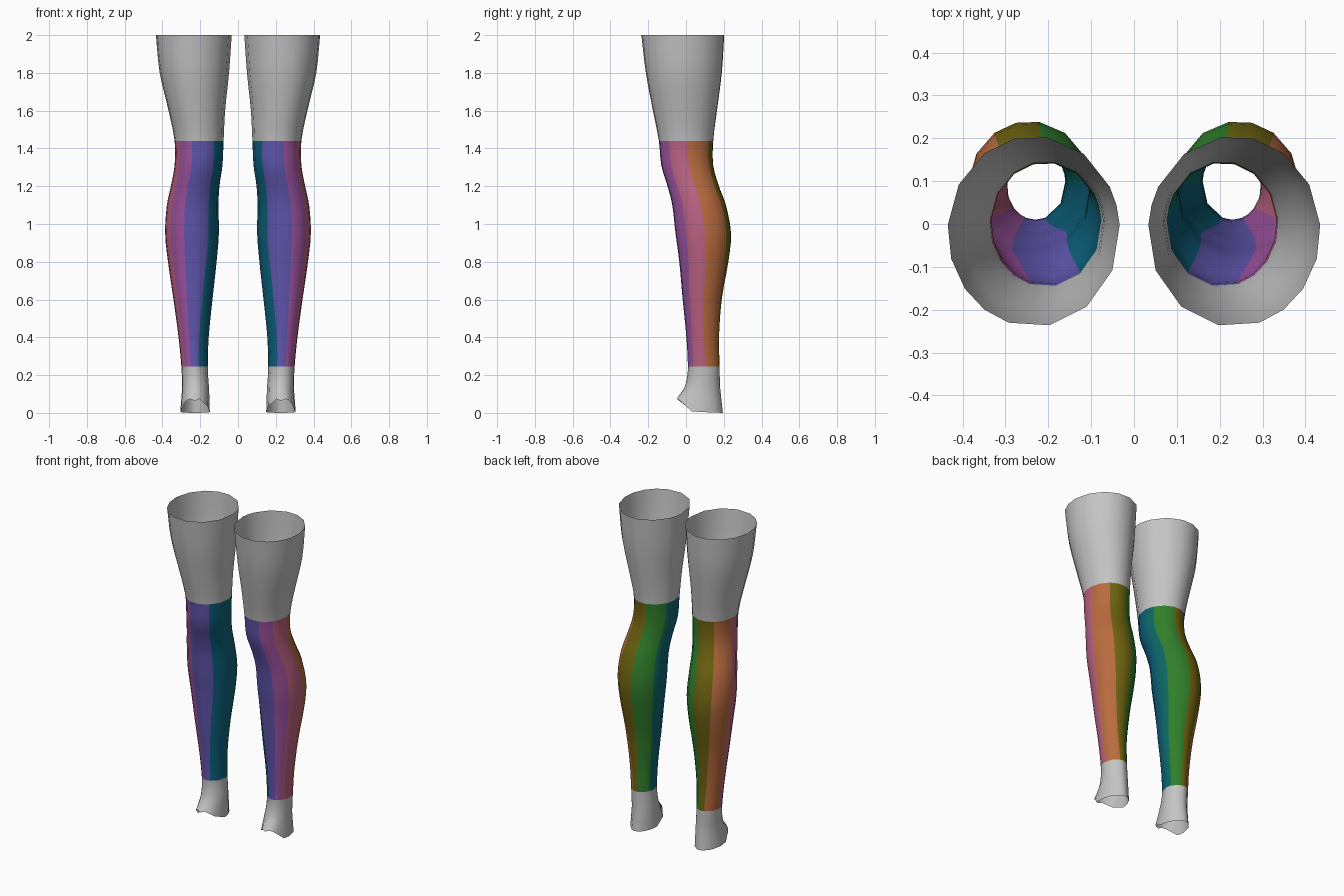
import bpy
import math

cube = bpy.data.objects.get("Cube")
if cube:
    bpy.data.objects.remove(cube, do_unlink=True)


def linear(c):
    c /= 255
    return c / 12.92 if c <= 0.04045 else ((c + 0.055) / 1.055) ** 2.4


def material(name, rgb):
    col = (*[linear(c) for c in rgb], 1.0)
    m = bpy.data.materials.new(name)
    m.use_nodes = True
    m.diffuse_color = col
    bsdf = m.node_tree.nodes["Principled BSDF"]
    bsdf.inputs["Base Color"].default_value = col
    bsdf.inputs["Roughness"].default_value = 0.8
    return m


# One colour per lengthwise band, from the shin round the outer side
MATS = [
    material("blue", (98, 88, 178)),
    material("magenta", (160, 84, 162)),
    material("pink", (188, 98, 130)),
    material("orange", (186, 108, 62)),
    material("olive", (112, 100, 16)),
    material("green", (48, 126, 42)),
    material("teal_green", (12, 104, 100)),
    material("teal", (12, 98, 126)),
    material("skin_grey", (196, 196, 196)),
]
GREY = 8

# Band edges in degrees (0 front, 90 outer side, 180 back), at ankle and calf
EDGES_LOW = [-19, 18, 48, 95, 163, 192, 242, 266]
EDGES_HIGH = [-38, 17, 53, 94, 145, 189, 242, 266]
SLEEVE_LOW, SLEEVE_HIGH = 0.245, 1.44

# Leg sections: height, inner x, outer x, front y, back y
SECTIONS = [
    (0.13, 0.153, 0.296, -0.010, 0.181),
    (0.18, 0.157, 0.297, 0.005, 0.179),
    (0.245, 0.160, 0.300, 0.010, 0.178),
    (0.40, 0.155, 0.315, 0.002, 0.175),
    (0.60, 0.135, 0.342, -0.018, 0.190),
    (0.80, 0.113, 0.371, -0.037, 0.226),
    (0.95, 0.101, 0.386, -0.058, 0.240),
    (1.10, 0.103, 0.377, -0.075, 0.213),
    (1.20, 0.098, 0.356, -0.100, 0.176),
    (1.31, 0.082, 0.336, -0.133, 0.146),
    (1.44, 0.076, 0.336, -0.146, 0.146),
    (1.60, 0.068, 0.368, -0.178, 0.166),
    (1.80, 0.047, 0.415, -0.216, 0.192),
    (2.00, 0.033, 0.435, -0.240, 0.205),
]


def smooth_sections(steps=3):
    """Cubic interpolation between the sections."""
    n = len(SECTIONS)

    def slope(i, k):
        a, b = SECTIONS[max(i - 1, 0)], SECTIONS[min(i + 1, n - 1)]
        return (b[k] - a[k]) / (b[0] - a[0])

    out = []
    for i in range(n - 1):
        a, b = SECTIONS[i], SECTIONS[i + 1]
        h = b[0] - a[0]
        for s in range(steps):
            u = s / steps
            row = [a[0] + u * h]
            for k in range(1, 5):
                row.append((2*u**3 - 3*u*u + 1) * a[k] + (u**3 - 2*u*u + u) * h * slope(i, k)
                           + (3*u*u - 2*u**3) * b[k] + (u**3 - u*u) * h * slope(i + 1, k))
            out.append(row)
    out.append(list(SECTIONS[-1]))
    return out


def column_angles(z):
    """Two columns per colour band; band edges drift with height."""
    f = min(max((z - 0.3) / 0.6, 0), 1)
    e = [a + (b - a) * f for a, b in zip(EDGES_LOW, EDGES_HIGH)]
    e.append(e[0] + 360)
    cols = []
    for a, b in zip(e, e[1:]):
        cols += [math.radians(a), math.radians((a + b) / 2)]
    return cols


def ring(z, x0, x1, y0, y1):
    cx, rx, cy, ry = (x0 + x1) / 2, (x1 - x0) / 2, (y0 + y1) / 2, (y1 - y0) / 2
    return [(cx + rx * math.sin(t), cy - ry * math.cos(t), z) for t in column_angles(z)]


def foot_rim():
    """Open lower rim: arched up over the instep, flat round the heel."""
    pts = []
    for (x, y, _), t in zip(ring(0, 0.149, 0.306, -0.055, 0.195), column_angles(0)):
        c = math.cos(t)
        lift = min(max((c - 0.3) / 0.6, 0), 1)
        pts.append((x, y, 0.005 * (1 + c) * (c < 0.99) + 0.064 * lift))
    low = min(p[2] for p in pts)
    return [(x, y, z - low) for x, y, z in pts]


def build_leg(name, side):
    rings = [ring(*s) for s in smooth_sections()]
    rim = foot_rim()
    # Flare from the ankle to the rim
    flare = [[tuple(p + (q - p) * u for p, q in zip(a, b)) for a, b in zip(rim, rings[0])]
             for u in (0, 0.5)]
    rings = flare + rings
    n = len(rim)
    verts = [(side * x, y, z) for r in rings for x, y, z in r]
    faces, mats = [], []
    for j in range(len(rings) - 1):
        mid = (rings[j][n // 2][2] + rings[j + 1][n // 2][2]) / 2
        for i in range(n):
            k = (i + 1) % n
            f = (j*n + i, j*n + k, (j + 1)*n + k, (j + 1)*n + i)
            faces.append(f if side > 0 else f[::-1])
            mats.append(i // 2 if SLEEVE_LOW < mid < SLEEVE_HIGH else GREY)
    me = bpy.data.meshes.new(name)
    me.from_pydata(verts, [], faces)
    for m in MATS:
        me.materials.append(m)
    for p, m in zip(me.polygons, mats):
        p.material_index = m
        p.use_smooth = True
    me.update()
    ob = bpy.data.objects.new(name, me)
    bpy.context.collection.objects.link(ob)
    return ob


build_leg("left_leg", 1)
build_leg("right_leg", -1)
